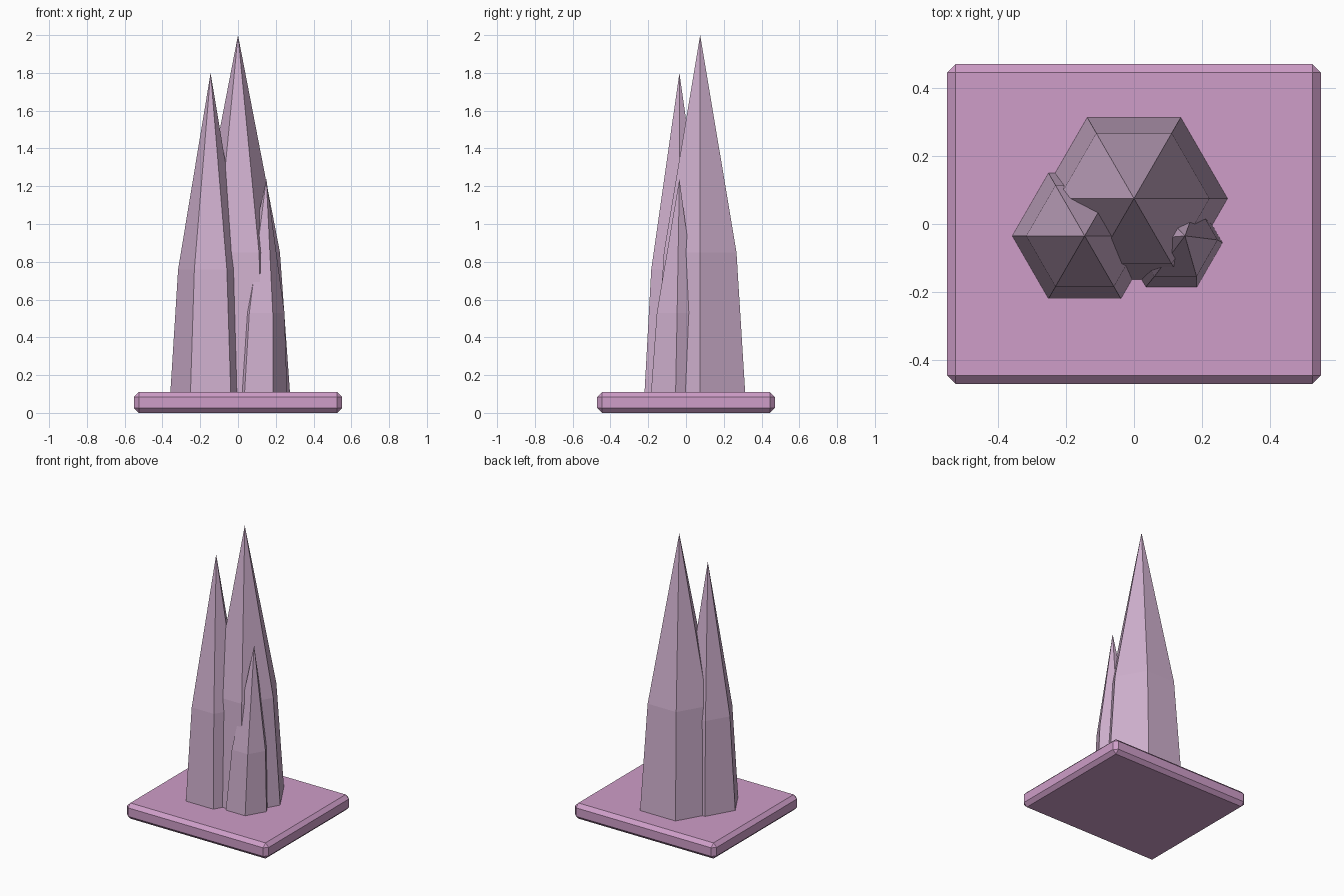
import bpy
import bmesh
from math import cos, sin, tau

cube = bpy.data.objects.get("Cube")
if cube:
    bpy.data.objects.remove(cube, do_unlink=True)


def make_material(name, color):
    mat = bpy.data.materials.new(name)
    mat.use_nodes = True
    mat.diffuse_color = color
    mat.node_tree.nodes["Principled BSDF"].inputs["Base Color"].default_value = color
    return mat


def add_object(name, bm, mat):
    bmesh.ops.recalc_face_normals(bm, faces=bm.faces)
    mesh = bpy.data.meshes.new(name)
    bm.to_mesh(mesh)
    bm.free()
    mesh.materials.append(mat)
    obj = bpy.data.objects.new(name, mesh)
    bpy.context.collection.objects.link(obj)
    return obj


def crystal(name, foot, shoulder, tip, mat):
    """Six-sided spike; foot and shoulder are (x, y, z, radius), tip is a point."""
    bm = bmesh.new()
    low, high = [
        [bm.verts.new((x + r * cos(tau * i / 6), y + r * sin(tau * i / 6), z))
         for i in range(6)]
        for x, y, z, r in (foot, shoulder)
    ]
    apex = bm.verts.new(tip)
    bm.faces.new(low)
    for i in range(6):
        j = (i + 1) % 6
        bm.faces.new((low[i], low[j], high[j], high[i]))
        bm.faces.new((high[i], high[j], apex))
    return add_object(name, bm, mat)


pink = make_material("plinth pink", (0.62, 0.34, 0.58, 1))
lilac = make_material("crystal lilac", (0.62, 0.43, 0.61, 1))

# Chamfered plinth
bm = bmesh.new()
bmesh.ops.create_cube(bm, size=1)
for v in bm.verts:
    v.co = (v.co.x * 1.1, v.co.y * 0.94, (v.co.z + 0.5) * 0.11)
bmesh.ops.bevel(bm, geom=bm.edges[:], offset=0.025, segments=1,
                affect='EDGES', profile=0.5)
add_object("plinth", bm, pink)

# Cluster of three crystals, the smallest leaning outward
crystal("tall_crystal", (0, 0.075, 0.11, 0.275), (0, 0.075, 0.85, 0.222),
        (0, 0.075, 2.0), lilac)
crystal("middle_crystal", (-0.145, -0.035, 0.11, 0.213),
        (-0.145, -0.035, 0.76, 0.172), (-0.145, -0.035, 1.8), lilac)
crystal("small_crystal", (0.11, -0.055, 0.11, 0.15),
        (0.122, -0.047, 0.53, 0.124), (0.15, -0.035, 1.24), lilac)
